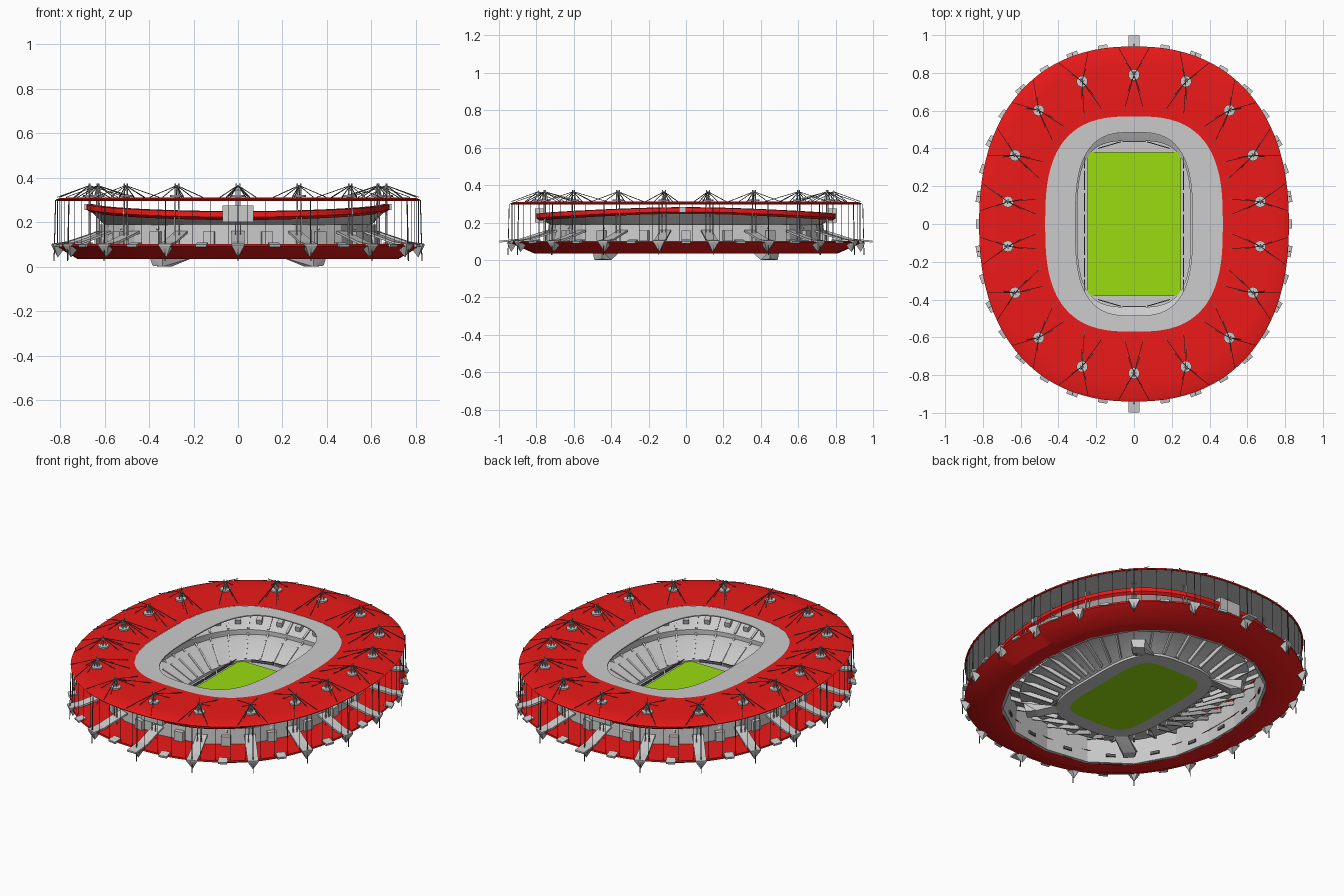
import bpy, bmesh, math
from mathutils import Vector, Matrix

if "Cube" in bpy.data.objects:
    bpy.data.objects.remove(bpy.data.objects["Cube"])

def material(name, rgb):
    m = bpy.data.materials.new(name)
    m.diffuse_color = (*rgb, 1)
    m.use_nodes = True
    m.node_tree.nodes["Principled BSDF"].inputs["Base Color"].default_value = m.diffuse_color
    return m

RED = material("red", (0.85, 0.01, 0.01))
GREEN = material("grass", (0.32, 0.72, 0.005))
DARK = material("dark", (0.12, 0.12, 0.12))

def finish(name, bm, mat=None, smooth=False):
    me = bpy.data.meshes.new(name)
    bmesh.ops.recalc_face_normals(bm, faces=bm.faces)
    bm.to_mesh(me)
    bm.free()
    ob = bpy.data.objects.new(name, me)
    bpy.context.collection.objects.link(ob)
    if mat:
        me.materials.append(mat)
    if smooth:
        me.polygons.foreach_set("use_smooth", [True] * len(me.polygons))
        me.set_sharp_from_angle(angle=math.radians(30))
    return ob

def plan(a, b, deg, n=2.35, z=0.0, saddle=0.0):
    """Point on a superellipse in direction deg; saddle lifts the long sides."""
    t = math.radians(deg)
    c, s = math.cos(t), math.sin(t)
    r = (abs(c / a) ** n + abs(s / b) ** n) ** (-1 / n)
    return Vector((r * c, r * s, z + saddle * math.cos(2 * t)))

def loft(name, profile, mat=None, seg=108, closed=False, smooth=True):
    """Sweep profile rows (a, b, z, exponent, saddle) around the stadium."""
    bm = bmesh.new()
    rings = [[bm.verts.new(plan(a, b, 90 + 360 * i / seg, n, z, s)) for i in range(seg)]
             for a, b, z, n, s in profile]
    pairs = list(zip(rings, rings[1:]))
    if closed:
        pairs.append((rings[-1], rings[0]))
    for r0, r1 in pairs:
        for i in range(seg):
            j = (i + 1) % seg
            bm.faces.new((r0[i], r0[j], r1[j], r1[i]))
    return finish(name, bm, mat, smooth)

def slab(bm, p, q, w, t):
    """Box from p to q, w wide and t thick."""
    p, q = Vector(p), Vector(q)
    d = (q - p).normalized()
    side = d.cross(Vector((0, 0, 1)))
    side = side.normalized() if side.length > 1e-4 else Vector((1, 0, 0))
    up = side.cross(d)
    m = Matrix((d * (q - p).length, side * w, up * t)).transposed().to_4x4()
    bmesh.ops.create_cube(bm, size=1, matrix=Matrix.Translation((p + q) / 2) @ m)

def hull(bm, pts):
    vs = [bm.verts.new(p) for p in pts]
    bmesh.ops.convex_hull(bm, input=vs)

# Roof: red membrane, grey lining below, pale inner ring
loft("roof_membrane", [(.815, .935, .296, 2.3, 0), (.82, .94, .302, 2.3, 0), (.80, .92, .309, 2.3, 0),
                       (.72, .83, .312, 2.4, 0), (.47, .57, .312, 2.8, 0)], RED)
loft("roof_lining", [(.813, .933, .296, 2.3, 0), (.47, .57, .298, 2.8, 0)])
loft("inner_roof_ring", [(.47, .57, .311, 2.8, 0), (.31, .485, .309, 3, 0),
                         (.31, .485, .303, 3, 0), (.47, .57, .300, 2.8, 0)], closed=True)

# Red plinth, polygonal concourse wall
loft("plinth", [(.61, .72, .102, 2.35, 0), (.82, .94, .102, 2.3, 0), (.82, .94, .092, 2.3, 0),
                (.72, .81, .034, 2.35, 0), (.625, .735, .034, 2.35, 0)], RED)
loft("concourse_wall", [(.635, .745, .034, 2.35, 0), (.625, .735, .19, 2.35, 0),
                        (.61, .72, .19, 2.35, 0), (.62, .73, .034, 2.35, 0)],
     seg=18, closed=True, smooth=False)

# Seating bowl with saddle-shaped rim
loft("upper_tier_shell", [(.60, .71, .185, 2.4, .003), (.67, .79, .24, 2.4, .018)])
loft("rim_band", [(.665, .785, .228, 2.4, .018), (.682, .802, .24, 2.4, .017), (.68, .80, .263, 2.4, .016),
                  (.655, .775, .266, 2.4, .016), (.645, .765, .245, 2.4, .016)], RED, closed=True)
loft("upper_tier", [(.65, .77, .248, 2.4, .016), (.49, .61, .160, 2.7, .008), (.49, .61, .128, 2.7, 0)])
loft("lower_tier", [(.51, .63, .128, 2.7, 0), (.44, .56, .120, 2.8, 0), (.30, .44, .056, 3.4, 0),
                    (.30, .44, .042, 3.4, 0), (.22, .35, .041, 5, 0)])

# Aisles, raker beams and vomitory openings around the bowl
aisles, rakers, doors, windows = (bmesh.new() for _ in range(4))
for i in range(36):
    a = 10 * i
    slab(aisles, plan(.495, .615, a, 2.7, .166, .008), plan(.64, .76, a, 2.4, .246, .016), .012, .006)
    slab(aisles, plan(.305, .445, a, 3.4, .060), plan(.44, .56, a, 2.8, .122), .010, .006)
    slab(rakers, plan(.33, .46, a, 3.2, .050), plan(.61, .72, a, 2.4, .178), .010, .022)
    p = plan(.56, .68, a + 5, 2.5, .205, .012)
    q = plan(.52, .64, a + 5, 2.6, .195, .010)
    slab(doors, p, q, .03, .028)
for i in range(18):
    p = plan(.635, .745, 90 + 20 * i, 2.35)
    q = plan(.635, .745, 110 + 20 * i, 2.35)
    mid, d = (p + q) / 2 * .968, (q - p).normalized() * .025
    mid.z = .075
    slab(windows, mid - d, mid + d, .008, .016)
finish("aisle_stairs", aisles)
finish("raker_beams", rakers)
finish("vomitories", doors)
finish("wall_windows", windows, DARK)

# Pitch and perimeter boards
bm = bmesh.new()
slab(bm, (0, -.38, .046), (0, .38, .046), .5, .008)
finish("pitch", bm, GREEN)
bm = bmesh.new()
for s in (-1, 1):
    for k in range(7):
        y = -.345 + k * .115
        slab(bm, (s * .262, y - .05, .056), (s * .262, y + .05, .056), .005, .014)
    for x0, y0, x1, y1 in ((-.19, .40, -.07, .435), (-.06, .437, .06, .437), (.07, .435, .19, .40)):
        slab(bm, (x0, s * y0, .056), (x1, s * y1, .056), .005, .014)
finish("perimeter_boards", bm, DARK)

# Sunken corner tunnels below the bowl
bm = bmesh.new()
for sx in (-1, 1):
    for sy in (-1, 1):
        hull(bm, [(sx * x, sy * y, z) for x, y, z in (
            (.30, .45, 0), (.35, .40, 0), (.34, .49, 0), (.385, .45, .005),
            (.19, .40, .045), (.25, .35, .045), (.34, .50, .05), (.40, .45, .05))])
finish("corner_tunnels", bm)

# Masts with collars and stay cables, access ramps, brackets, porches
masts, collars, cables, ramps, brackets, porches = (bmesh.new() for _ in range(6))
for i in range(18):
    a = 90 + 20 * i
    base = plan(.67, .79, a, 2.5)
    out = base.normalized()
    tan = Vector((-out.y, out.x, 0))
    up = lambda z: Vector((0, 0, z))
    # Leaning pole cluster
    for s in (-1, 1):
        slab(masts, base + tan * s * .012 + up(.10), base + tan * s * .008 + up(.375), .005, .005)
        slab(masts, base + out * s * .020 + up(.30), base + out * s * .006 + up(.36), .004, .004)
    slab(masts, base - tan * .012 + up(.345), base + tan * .012 + up(.345), .005, .005)
    bmesh.ops.create_cone(collars, cap_ends=True, segments=16, radius1=.030, radius2=.030,
                          depth=.008, matrix=Matrix.Translation(base + up(.318)))
    # Stays to roof edge and inner ring
    for s in (-1, 1):
        for ai, bi, n, spread in ((.815, .935, 2.3, 5), (.74, .86, 2.35, 3), (.58, .69, 2.6, 3), (.50, .60, 2.8, 5)):
            slab(cables, base + up(.365), plan(ai, bi, a + s * spread, n, .312), .003, .003)
    # Ramp from plinth edge to wall
    edge = plan(.82, .94, a, 2.3)
    end = edge + out * (.058 if i % 9 == 0 else .018)
    slab(ramps, end + up(.098), edge - out * .05 + up(.108), .06, .010)
    slab(ramps, edge - out * .05 + up(.108), plan(.63, .74, a, 2.35, .155), .06, .010)
    # Pointed bracket beneath each ramp
    hull(brackets, [edge + out * .018 + tan * .028 + up(.093), edge + out * .018 - tan * .028 + up(.093),
                    edge - out * .035 + tan * .02 + up(.085), edge - out * .035 - tan * .02 + up(.085),
                    edge - out * .005 + up(.042)])
    slab(cables, edge + out * .012 + up(.025), edge + out * .005 + up(.30), .004, .004)
    # Porch between ramps
    e2 = plan(.82, .94, a + 10, 2.3)
    o2 = e2.normalized()
    slab(porches, e2 + o2 * .016 + up(.094), e2 - o2 * .03 + up(.104), .05, .012)
    w2 = plan(.62, .73, a + 10, 2.35, .13)
    slab(porches, w2, w2 + o2 * .025, .05, .055)
# Facade cables
for i in range(72):
    slab(cables, plan(.812, .932, 5 * i + 2.5, 2.3, .095), plan(.812, .932, 5 * i + 2.5, 2.3, .30), .002, .002)
finish("masts", masts)
finish("mast_collars", collars)
finish("cables", cables, DARK)
finish("access_ramps", ramps)
finish("ramp_brackets", brackets)
finish("porches", porches)

# Control rooms set into the rim
bm = bmesh.new()
for s in (-1, 1):
    slab(bm, (-.07, s * .785, .238), (.07, s * .785, .238), .045, .075)
    slab(bm, (s * .67, -.035, .268), (s * .67, .0, .268), .04, .028)
finish("rim_rooms", bm)
